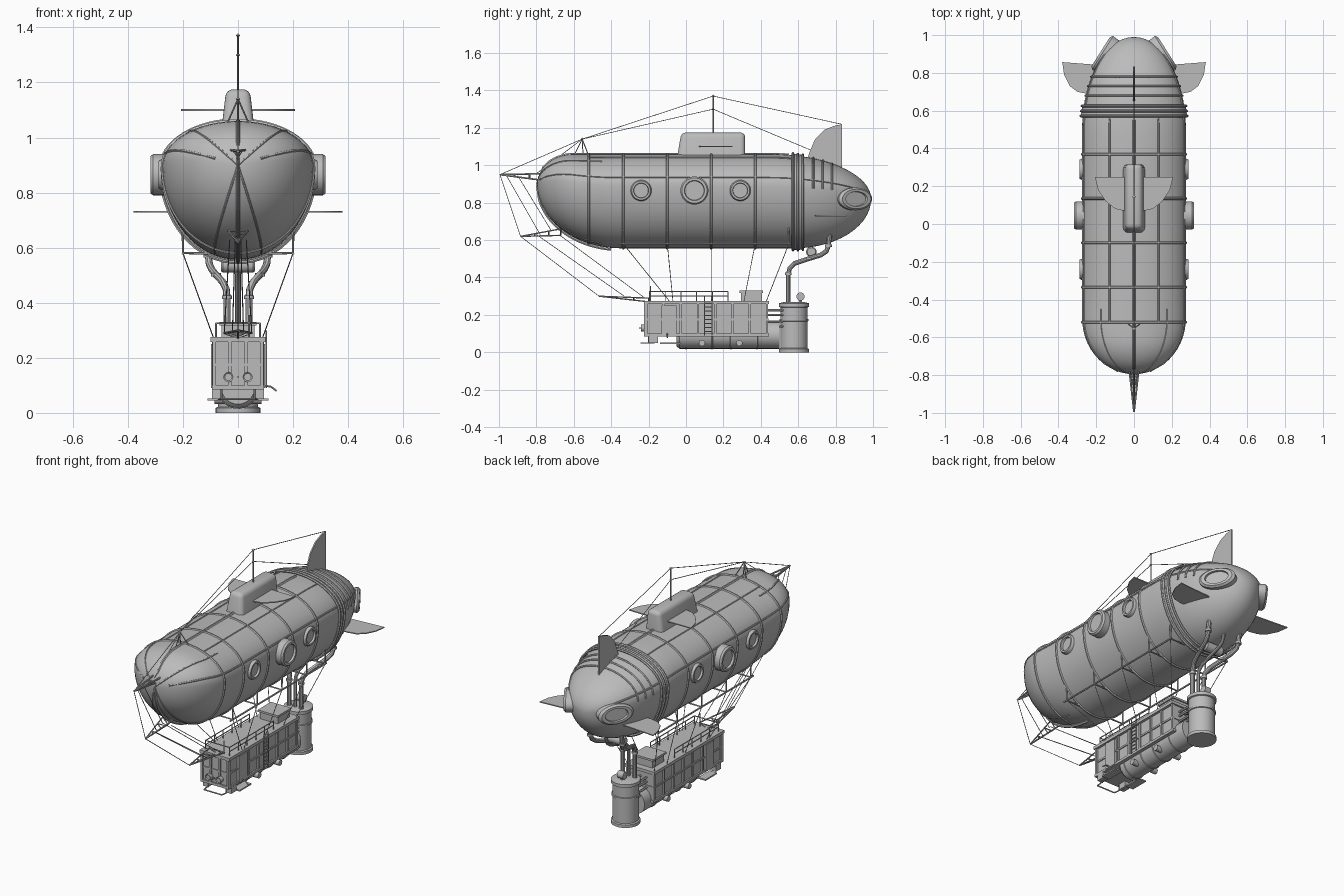
import bpy, bmesh, math
from mathutils import Vector, Matrix

cube = bpy.data.objects.get("Cube")
if cube:
    bpy.data.objects.remove(cube)

grey = bpy.data.materials.new("plain_grey")
grey.use_nodes = True
grey.diffuse_color = (0.5, 0.5, 0.5, 1)
grey.node_tree.nodes["Principled BSDF"].inputs["Base Color"].default_value = grey.diffuse_color
parts = []
SIDES = (-1, 1)


def finish(name, mesh):
    mesh.materials.clear()
    mesh.materials.append(grey)
    ob = bpy.data.objects.new(name, mesh)
    bpy.context.collection.objects.link(ob)
    parts.append(ob)


def from_bmesh(name, bm):
    bmesh.ops.remove_doubles(bm, verts=bm.verts, dist=1e-5)
    bmesh.ops.recalc_face_normals(bm, faces=bm.faces)
    mesh = bpy.data.meshes.new(name)
    bm.to_mesh(mesh)
    bm.free()
    finish(name, mesh)


def tubes(name, paths, r, cyclic=False, res=1):
    """Round rods along any number of point paths."""
    cu = bpy.data.curves.new(name, "CURVE")
    cu.dimensions, cu.bevel_depth, cu.bevel_resolution = "3D", r, res
    cu.use_fill_caps = True
    for path in paths:
        sp = cu.splines.new("POLY")
        sp.points.add(len(path) - 1)
        sp.use_cyclic_u = cyclic
        for p, co in zip(sp.points, path):
            p.co = (*co, 1)
    tmp = bpy.data.objects.new(name + "_path", cu)
    mesh = bpy.data.meshes.new_from_object(tmp)
    bpy.data.objects.remove(tmp)
    finish(name, mesh)


def boxes(name, spans):
    """Boxes given as x, y and z ranges."""
    bm = bmesh.new()
    for lo, hi in [((a[0], b[0], c[0]), (a[1], b[1], c[1])) for a, b, c in spans]:
        lo, hi = Vector(lo), Vector(hi)
        size = Matrix.Diagonal((*(hi - lo), 1))
        bmesh.ops.create_cube(bm, size=1, matrix=Matrix.Translation((lo + hi) / 2) @ size)
    from_bmesh(name, bm)


def lathe(name, center, axis, profile, seg=32, squash=1):
    """Turn a (radius, height) profile around an axis."""
    n = Vector(axis).normalized()
    v = Vector((0, 1, 0)) if abs(n.z) > 0.9 else Vector((0, 0, 1))
    u = v.cross(n).normalized()
    v = n.cross(u)
    bm = bmesh.new()
    rings = []
    for r, h in profile:
        ring = []
        for i in range(seg):
            a = math.tau * i / seg
            ring.append(bm.verts.new(Vector(center) + n * h + u * r * math.cos(a) + v * r * squash * math.sin(a)))
        rings.append(ring)
    skin(bm, rings)
    from_bmesh(name, bm)


def skin(bm, rings):
    for p, q in zip(rings, rings[1:]):
        for i in range(len(p)):
            j = (i + 1) % len(p)
            bm.faces.new((p[i], p[j], q[j], q[i]))


def plate(name, outline, thick):
    bm = bmesh.new()
    t = Vector(thick)
    face = bm.faces.new([bm.verts.new(Vector(p) - t / 2) for p in outline])
    new = bmesh.ops.extrude_face_region(bm, geom=[face])["geom"]
    bmesh.ops.translate(bm, vec=t, verts=[g for g in new if isinstance(g, bmesh.types.BMVert)])
    from_bmesh(name, bm)


# Hull shape: egg section, rounded nose and tail
NOSE, TAIL = -0.795, 0.99


def taper(y, front, back):
    t = (front - y) / (front - NOSE) if y < front else (y - back) / (TAIL - back) if y > back else 0
    return math.sqrt(max(0, 1 - t * t))


def hull(y, deg, grow=0.0):
    tip = 0.9 if y < 0 else 0.82
    w = 0.275 * taper(y, -0.5, 0.5) + grow
    top = tip + (1.06 - tip) * taper(y, -0.6, 0.45) + grow
    low = tip + (0.556 - tip) * taper(y, -0.35, 0.58) - grow
    mid = low + (top - low) * 0.66
    a = math.radians(deg)
    s = math.sin(a)
    return (w * math.cos(a), y, mid + s * ((top - mid) if s > 0 else (mid - low)))


def shell(name, ys, grow=0.0, seg=64):
    bm = bmesh.new()
    skin(bm, [[bm.verts.new(hull(y, 360 * i / seg, grow)) for i in range(seg)] for y in ys])
    from_bmesh(name, bm)


def hoop(y, grow=0.0):
    return [hull(y, 360 * i / 64, grow) for i in range(64)]


def along(deg, y0, y1, grow=0.0, n=40):
    return [hull(y0 + (y1 - y0) * i / n, deg, grow) for i in range(n + 1)]


quarter = [math.sin(math.pi / 2 * i / 16) for i in range(17)]
nose_ys = [-0.35 + (NOSE + 0.35) * q for q in reversed(quarter)]
tail_ys = [0.45 + (TAIL - 0.45) * q for q in quarter]
shell("hull", nose_ys + [-0.1, 0.15, 0.3] + tail_ys)

frames = [-0.335, -0.1, 0.135, 0.37]
tubes("hull_hoops", [hoop(y) for y in [-0.52] + frames], 0.007, True)
shell("tail_collar", [0.565, 0.566, 0.63, 0.631], 0.009)
tubes("collar_hoops", [hoop(y, 0.01) for y in (0.572, 0.598, 0.625)], 0.007, True)
tubes("tail_ridges", [[hull(y, d, 0.001) for d in range(0, 181, 5)] for y in (0.68, 0.73, 0.78)], 0.006)
tubes("hull_stringers", [along(d, y0, y1) for a, y0, y1 in ((16, -0.78, 0.9), (62, -0.52, 0.58))
                         for d in (a, 180 - a)], 0.005)
tubes("nose_ribs", [along(d, NOSE, -0.45) for d in (-72, -108, 50, 130)], 0.004)
tubes("stem_rib", [along(-90, NOSE, -0.4, 0.008), along(90, NOSE, 0.55)], 0.008)

# Portholes along both flanks
for s in SIDES:
    side = "left" if s > 0 else "right"
    for label, y, r, out in (("front", -0.24, 0.056, 0.288), ("middle", 0.045, 0.075, 0.318), ("rear", 0.29, 0.056, 0.288)):
        lathe(f"{side}_{label}_porthole", (s * out, y, 0.865), (s, 0, 0),
              [(0, -0.012), (r * 0.68, -0.012), (r * 0.72, 0), (r * 0.9, 0), (r, -0.01), (r, -0.07)])
    # Oval rear ports and horizontal tail fins
    lathe(f"{side}_rear_port", (s * 0.163, 0.904, 0.82), (s * 0.845, 0.535, 0),
          [(0, 0.004), (0.065, 0.004), (0.068, 0.016), (0.09, 0.016), (0.105, 0.004), (0.1, -0.06)], squash=0.58)
    fin = [(0.16, 0.84), (0.38, 0.857), (0.37, 0.79), (0.34, 0.73), (0.3, 0.7), (0.25, 0.69), (0.16, 0.69)]
    plate(f"{side}_tail_fin", [(s * x, y, 0.73) for x, y in fin], (0, 0, 0.006))
    wing = [(0.03, 0.25), (0.207, 0.248), (0.19, 0.18), (0.15, 0.12), (0.1, 0.08), (0.03, 0.065)]
    plate(f"{side}_dome_wing", [(s * x, y, 1.1) for x, y in wing], (0, 0, 0.006))

fin = [(0.64, 1.0), (0.66, 1.07), (0.69, 1.14), (0.74, 1.19), (0.79, 1.21), (0.835, 1.22), (0.835, 0.95)]
plate("upper_tail_fin", [(0, y, z) for y, z in fin], (0.008, 0, 0))

# Dome cabin on the spine
bm = bmesh.new()
bmesh.ops.create_cube(bm, size=1)
for v in bm.verts:
    up = v.co.z > 0
    v.co = (v.co.x * (0.086 if up else 0.12), (-0.025 if up else -0.05) if v.co.y < 0 else 0.316, 1.175 if up else 1.03)
bmesh.ops.bevel(bm, geom=[e for e in bm.edges if max(v.co.z for v in e.verts) > 1.1],
                offset=0.025, segments=4, affect="EDGES", profile=0.5)
from_bmesh("dome_cabin", bm)

# Mast and rigging
mast = (0, 0.145, 1.37)
cross = (0, 0.145, 1.3)
bow_mast = (0, -0.555, 1.14)
sprit = (0, -0.995, 0.95)
tubes("mast", [[(0, 0.145, 1.16), mast]], 0.004)
tubes("bow_mast", [[(x, y, 1.05), bow_mast] for x, y in ((0, -0.55), (0.04, -0.52), (-0.04, -0.52), (0, -0.6))], 0.003)
for name, p in (("mast_ball", mast), ("mast_joint", cross), ("bow_mast_ball", bow_mast)):
    lathe(name, p, (0, 0, 1), [(0, -0.008), (0.008, 0), (0, 0.008)], 12)
tubes("upper_rigging", [[mast, (0, 0.83, 1.22)], [cross, (0, 0.67, 1.08)], [mast, bow_mast],
                        [cross, bow_mast], [bow_mast, sprit], [bow_mast, (0, -0.8, 0.955)]], 0.002)

# Three bow sprits: hull tip, chin and gondola
chin = (0, -0.885, 0.62)
prow = (0, -0.465, 0.3)


def truss(name, tip, y, z, half, drop, r):
    ends = [Vector((-half, y, z)), Vector((half, y, z)), Vector((0, y, z - drop))]
    paths = [[tip, e] for e in ends] + [ends + ends[:1]]
    for t in (0.35, 0.7):
        ring = [Vector(tip).lerp(e, t) for e in ends]
        paths.append(ring + ring[:1])
    tubes(name, paths, r)


truss("bow_sprit", sprit, -0.77, 0.955, 0.025, 0.035, 0.005)
truss("chin_sprit", chin, -0.67, 0.66, 0.035, 0.035, 0.004)
truss("gondola_sprit", prow, -0.2, 0.29, 0.05, 0.02, 0.004)
stays = [[sprit, chin], [(0, -0.96, 0.945), (0, -0.78, 0.63)], [(0, -0.9, 0.945), (0, -0.72, 0.65)], [chin, prow]]
for s in SIDES:
    stays += [[(s * 0.01, -0.8, 0.63), (s * 0.02, -0.33, 0.3)], [(s * 0.03, -0.68, 0.63), (s * 0.05, -0.22, 0.29)]]
tubes("bow_stays", stays, 0.002)

# Keel rails under the hull and the cables that carry the gondola
rails, cables = [], []
for s in SIDES:
    rails.append([(s * 0.2, -0.36, 0.58), (s * 0.2, 0.56, 0.58)])
    for top, low in zip(frames + [0.55], (-0.09, -0.07, 0.135, 0.31, 0.43)):
        rails.append([(s * 0.2, top, 0.67), (s * 0.2, top, 0.58), (s * 0.09, top, 0.58)])
        cables.append([(s * 0.2, top, 0.58), (s * 0.09, low, 0.275)])
tubes("keel_rails", rails, 0.005)
tubes("gondola_cables", cables, 0.002)

# Gondola body, roof, posts and doors
Y0, Y1 = -0.225, 0.445
boxes("gondola_body", [((-0.085, 0.085), (Y0 + 0.01, Y1 - 0.01), (0.09, 0.262))])
boxes("gondola_trim", [((-0.1, 0.1), (Y0, Y1), (0.257, 0.275)), ((-0.094, 0.094), (Y0, Y1), (0.085, 0.1)),
                       ((-0.091, 0.091), (Y0 + 0.005, Y1 - 0.005), (0.17, 0.18))])
posts, doors, steps = [], [], []
for s in SIDES:
    def flank(a, b):
        return tuple(sorted((s * a, s * b)))
    for i in range(8):
        y = Y0 + 0.012 + i * (Y1 - Y0 - 0.024) / 7
        posts.append((flank(0.08, 0.094), (y - 0.006, y + 0.006), (0.09, 0.26)))
    posts += [(flank(a, a + 0.012), (Y0, Y0 + 0.02), (0.09, 0.26)) for a in (0.024, 0.08)]
    doors.append((flank(0.08, 0.098), (-0.13, -0.05), (0.09, 0.25)))
    steps += [(flank(0.06, 0.11), (-0.14, -0.03), (0.045, 0.053)), (flank(0.06, 0.095), (-0.2, -0.15), (0.05, 0.09))]
    lathe("headlight", (s * 0.035, Y0 - 0.015, 0.13), (0, -1, 0),
          [(0, -0.004), (0.013, -0.004), (0.018, 0), (0.018, -0.03)], 20)
    for y in (0.085, 0.285):
        lathe("tank_valve", (s * 0.085, y, 0.05), (s, 0, 0), [(0, 0), (0.017, 0), (0.017, -0.04)], 16)
boxes("gondola_posts", posts)
boxes("gondola_doors", doors)
boxes("gondola_steps", steps)
tubes("bumper", [[(x, y, 0.05) for x, y in ((-0.07, -0.17), (-0.06, -0.24), (0.06, -0.24), (0.07, -0.17))],
                 [(-0.06, -0.2, 0.05), (-0.06, -0.2, 0.09)], [(0.06, -0.2, 0.05), (0.06, -0.2, 0.09)],
                 [(0, Y0, 0.13), (0, Y0 - 0.025, 0.13)]], 0.004)
tubes("side_hook", [[(0.09, -0.1, 0.1), (0.12, -0.1, 0.095), (0.14, -0.1, 0.08)]], 0.004)
ladder = [[(0.103, y, 0.09), (0.103, y, 0.3)] for y in (0.1, 0.14)]
ladder += [[(0.103, 0.1, 0.11 + i * 0.022), (0.103, 0.14, 0.11 + i * 0.022)] for i in range(8)]
tubes("ladder", ladder, 0.003)

# Roof hatch and railing
boxes("roof_hatch", [((-0.06, 0.06), (0.295, 0.405), (0.27, 0.322)), ((-0.068, 0.068), (0.285, 0.412), (0.318, 0.33))])
railing = [[(s * 0.08, -0.195, z), (s * 0.08, 0.225, z)] for s in SIDES for z in (0.3, 0.325)]
railing += [[(s * 0.08, -0.195 + i * 0.084, 0.27), (s * 0.08, -0.195 + i * 0.084, 0.325)] for s in SIDES for i in range(6)]
railing += [[(-0.08, -0.195, 0.325), (0.08, -0.195, 0.325)], [(0.04, -0.19, 0.27), (0.04, -0.19, 0.355)]]
tubes("roof_railing", railing, 0.003)

# Belly tank, boiler and its pipes
lathe("belly_tank", (0, 0, 0.092), (0, 1, 0), [(0, -0.05), (0.06, -0.05), (0.073, -0.035), (0.073, 0.5), (0, 0.5)])
tubes("tank_straps", [[(0.074 * math.cos(a * 0.3), y, 0.092 + 0.074 * math.sin(a * 0.3)) for a in range(21)]
                      for y in (0, 0.14, 0.24, 0.38)], 0.004, True)
lathe("boiler", (0, 0.577, 0), (0, 0, 1),
      [(0, 0), (0.081, 0), (0.081, 0.018), (0.073, 0.022), (0.073, 0.165), (0.078, 0.167), (0.078, 0.177),
       (0.073, 0.179), (0.073, 0.24), (0.081, 0.243), (0.081, 0.262), (0.05, 0.27), (0, 0.27)])
tubes("boiler_links", [[(x, 0.42, z), (x, 0.53, z)] for x in (-0.04, 0, 0.04) for z in (0.14, 0.165, 0.2, 0.225)], 0.007)
lathe("boiler_gauge", (0, 0.612, 0.298), (1, 0, 0), [(0, -0.02), (0.022, -0.02), (0.022, 0.02), (0, 0.02)], 20)
tubes("gauge_stem", [[(0, 0.612, 0.25), (0, 0.612, 0.298)]], 0.008)
bend = [(0.04, 0.547, 0.26), (0.04, 0.547, 0.42), (0.043, 0.555, 0.45), (0.055, 0.58, 0.475), (0.08, 0.66, 0.502),
        (0.095, 0.72, 0.52), (0.104, 0.75, 0.54), (0.107, 0.762, 0.57), (0.107, 0.77, 0.64)]
tubes("boiler_pipes", [[(s * x, y, z) for x, y, z in bend] for s in SIDES], 0.013, res=3)
tubes("middle_pipe", [[(0, y, z) for _, y, z in bend]], 0.01, res=3)
for s in SIDES:
    for x, y, z in (bend[1], bend[4], bend[7]):
        lathe("pipe_collar", (s * x, y, z), (0, 0, 1), [(0, -0.006), (0.018, -0.006), (0.018, 0.006), (0, 0.006)], 16)
lathe("condenser_drum", (0, 0.67, 0.537), (1, 0, 0),
      [(0, -0.062), (0.022, -0.062), (0.028, -0.054), (0.028, 0.054), (0.022, 0.062), (0, 0.062)], 24)

# Smooth shading with sharp edges kept
bpy.ops.object.select_all(action="DESELECT")
for ob in parts:
    ob.select_set(True)
bpy.context.view_layer.objects.active = parts[0]
bpy.ops.object.shade_smooth_by_angle(angle=math.radians(35))
